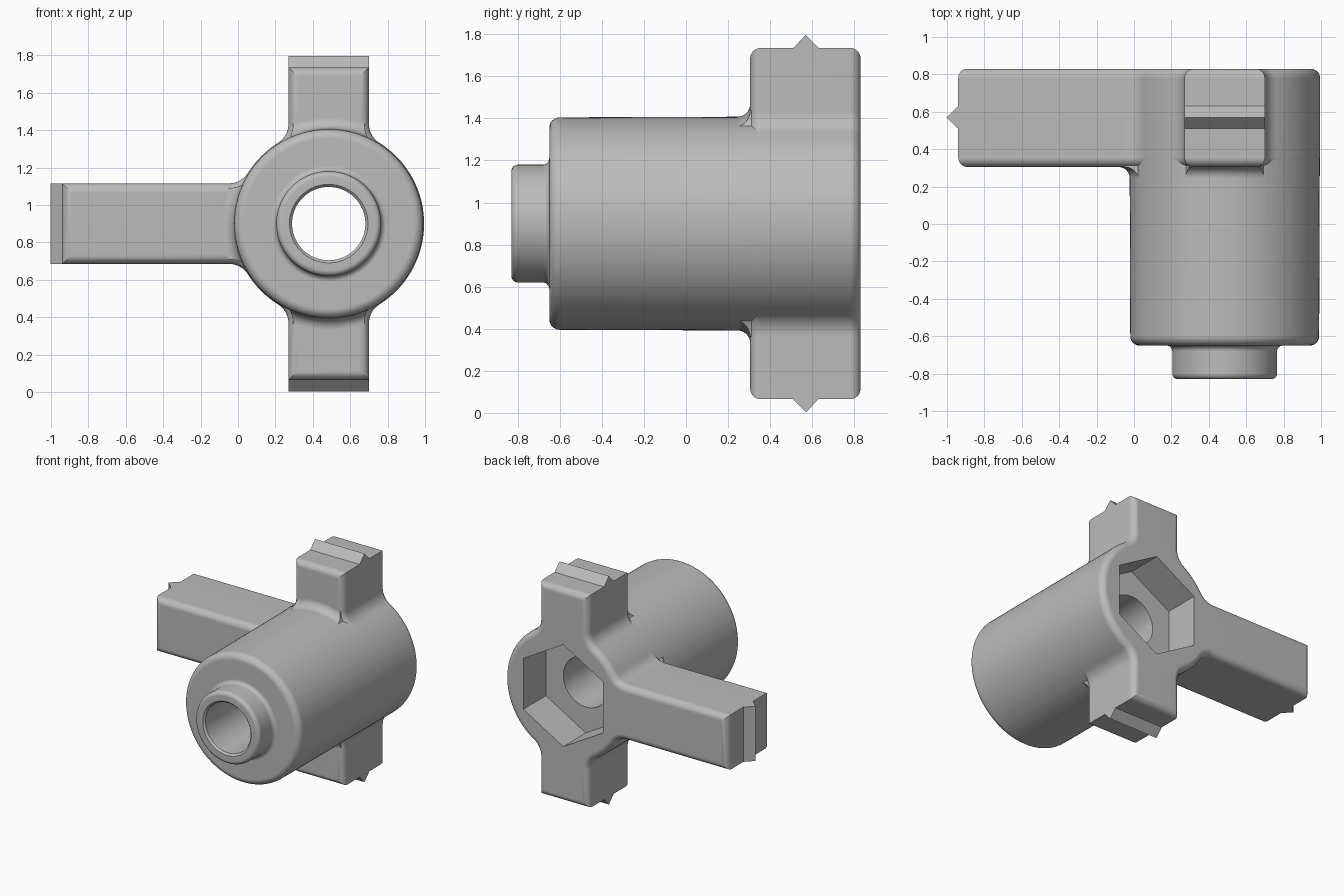
import bpy, bmesh
from math import sin, cos, pi, sqrt, atan2
from mathutils import Vector, Matrix

default = bpy.data.objects.get("Cube")
if default:
    bpy.data.objects.remove(default, do_unlink=True)

AXIS = Vector((0.485, 0, 0.90))      # barrel axis runs along y
R, HALF, FILLET = 0.51, 0.215, 0.12  # hub radius, arm half width, root fillet
FRONT, BACK, ROUND = 0.305, 0.83, 0.05
ARMS = [(pi / 2, 0.835), (pi, 1.425), (3 * pi / 2, 0.835)]  # direction, reach

grey = bpy.data.materials.new("plain grey")
grey.use_nodes = True
grey.diffuse_color = (0.5, 0.5, 0.5, 1)
grey.node_tree.nodes["Principled BSDF"].inputs["Base Color"].default_value = (0.5, 0.5, 0.5, 1)


def finish(bm, name):
    bmesh.ops.remove_doubles(bm, verts=bm.verts, dist=1e-5)
    bmesh.ops.recalc_face_normals(bm, faces=bm.faces)
    mesh = bpy.data.meshes.new(name)
    bm.to_mesh(mesh)
    bm.free()
    mesh.materials.append(grey)
    obj = bpy.data.objects.new(name, mesh)
    bpy.context.collection.objects.link(obj)
    return obj


def arc(cx, cy, r, a, b, n):
    return [(cx + r * cos(a + (b - a) * i / n), cy + r * sin(a + (b - a) * i / n))
            for i in range(n + 1)]


def lathe(name, profile, steps=96):
    """Revolve (y, radius) points about the barrel axis."""
    bm = bmesh.new()
    vs = [bm.verts.new(AXIS + Vector((r, y, 0))) for y, r in profile]
    es = [bm.edges.new(p) for p in zip(vs, vs[1:])]
    bmesh.ops.spin(bm, geom=vs + es, cent=AXIS, axis=(0, 1, 0), angle=2 * pi, steps=steps)
    return finish(bm, name)


def prism(name, outline, y0, y1, bevel=0):
    """Extrude an (x, z) outline along y, optionally rounding both rims."""
    bm = bmesh.new()
    face = bm.faces.new([bm.verts.new(AXIS + Vector((x, y0, z))) for x, z in outline])
    new = bmesh.ops.extrude_face_region(bm, geom=[face])["geom"]
    bmesh.ops.translate(bm, vec=(0, y1 - y0, 0),
                        verts=[g for g in new if isinstance(g, bmesh.types.BMVert)])
    bmesh.ops.recalc_face_normals(bm, faces=bm.faces)
    if bevel:
        rims = [e for e in bm.edges if abs(e.verts[0].co.y - e.verts[1].co.y) < 1e-6]
        bmesh.ops.bevel(bm, geom=rims, offset=bevel, segments=6, profile=0.5, affect='EDGES')
    return finish(bm, name)


def spider_outline(inset=0):
    """Hub circle with three arms, filleted where they meet."""
    r, h, f = R - inset, HALF - inset, FILLET + inset
    v = sqrt((r + f) ** 2 - (h + f) ** 2)
    half = atan2(h + f, v)
    points = []
    for i, (angle, reach) in enumerate(ARMS):
        # local frame: arm points along +u, traversed from -w to +w
        root = arc(v, -(h + f), f, pi - half, pi / 2, 8)
        local = root + [(reach, -h), (reach, h)] + [(u, -w) for u, w in reversed(root)]
        c, s = cos(angle), sin(angle)
        points += [(u * c - w * s, u * s + w * c) for u, w in local]
        gap = (ARMS[(i + 1) % 3][0] - angle) % (2 * pi) - 2 * half
        n = max(6, int(gap / 0.065))
        points += arc(0, 0, r, angle + half, angle + half + gap, n)[1:-1]
    return points


def combine(target, other, operation):
    mod = target.modifiers.new("combine", 'BOOLEAN')
    mod.operation, mod.solver, mod.object = operation, 'EXACT', other
    bpy.context.view_layer.update()
    dg = bpy.context.evaluated_depsgraph_get()
    mesh = bpy.data.meshes.new_from_object(target.evaluated_get(dg))
    target.modifiers.clear()
    target.data = mesh
    bpy.data.objects.remove(other, do_unlink=True)


# Barrel with stepped nose, rounded shoulders and a soft nose root
barrel = [(-0.83, 0), (-0.83, 0.25)]
barrel += arc(-0.80, 0.25, 0.03, pi, pi / 2, 5)
barrel += arc(-0.68, 0.31, 0.03, -pi / 2, 0, 5)
barrel += arc(-0.60, 0.455, ROUND, pi, pi / 2, 6)
barrel += [(0.5, 0.509), (0.5, 0)]
body = lathe("hub_body", barrel)

# Three-armed rear plate
combine(body, prism("arm_plate", spider_outline(), FRONT, BACK, ROUND), 'UNION')

# Concave fillets between the barrel and the front of each arm
f = 0.06
flare = [(FRONT - f, 0.3), (FRONT - f, R - 0.004)]
flare += arc(FRONT - f, R + f - 0.002, f, -pi / 2, 0, 6)
flare += [(0.42, R + f), (0.42, 0.3), (FRONT - f, 0.3)]
fillets = lathe("arm_fillets", flare)
combine(fillets, prism("fillet_limit", spider_outline(0.025), 0.1, 0.6), 'INTERSECT')
combine(body, fillets, 'UNION')

# Hexagonal pocket in the back and the through bore
hexagon = arc(0, 0, 0.40, pi / 2, pi / 2 + 5 * pi / 3, 5)
combine(body, prism("hex_cutter", hexagon, 0.55, 1.0), 'DIFFERENCE')
bore = [(-1, 0), (-1, 0.21), (-0.83, 0.21), (-0.815, 0.196), (0.7, 0.196), (0.7, 0)]
combine(body, lathe("bore_cutter", bore), 'DIFFERENCE')

# Pointed locating ridge across the end of each arm
ridges = []
for (angle, reach), side in zip(ARMS, ("top", "right", "bottom")):
    bm = bmesh.new()
    tri = [(reach - 0.03, 0.48), (reach + 0.065, 0.57), (reach - 0.03, 0.66)]
    tri = [(reach - 0.01, 0.50), (reach + 0.062, 0.57), (reach - 0.01, 0.64)]
    ends = [[bm.verts.new((u, y, w)) for u, y in tri] for w in (-HALF, HALF)]
    bm.faces.new(ends[0])
    bm.faces.new(ends[1])
    for i in range(3):
        j = (i + 1) % 3
        bm.faces.new((ends[0][i], ends[0][j], ends[1][j], ends[1][i]))
    bm.transform(Matrix.Translation(AXIS) @ Matrix.Rotation(-angle, 4, 'Y'))
    ridges.append(finish(bm, side + "_arm_ridge"))

# Smooth the rounds, keep the corners crisp
bpy.ops.object.select_all(action='DESELECT')
body.select_set(True)
bpy.context.view_layer.objects.active = body
bpy.ops.object.shade_smooth_by_angle(angle=pi / 6)
weighted = body.modifiers.new("even_normals", 'WEIGHTED_NORMAL')
weighted.keep_sharp = True
